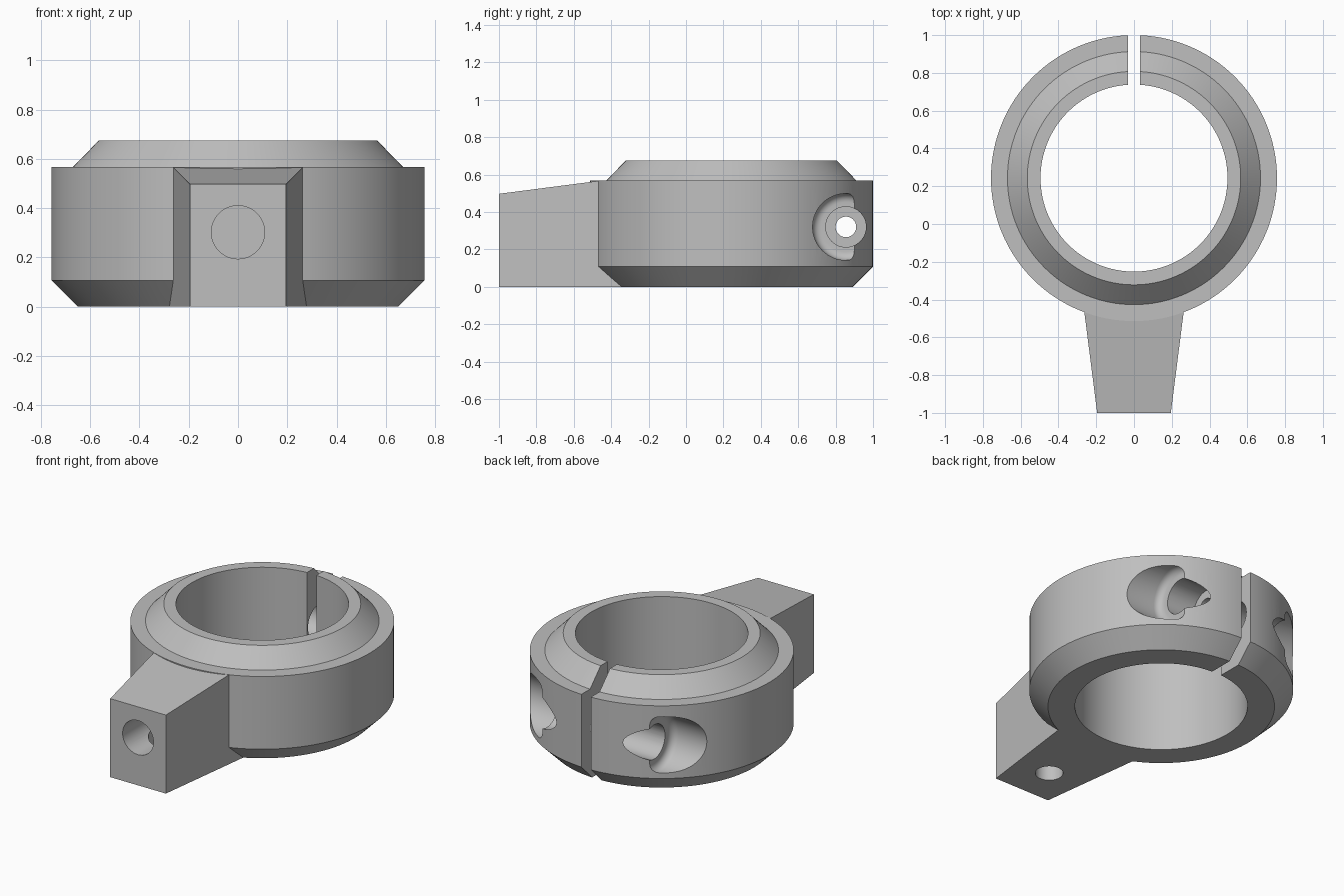
import bpy, bmesh, math
from mathutils import Matrix, Vector

default = bpy.data.objects.get("Cube")
if default:
    bpy.data.objects.remove(default, do_unlink=True)

RING_Y = 0.243     # ring centre
R_OUT, R_IN = 0.757, 0.495
BOLT_Y, BOLT_Z = 0.855, 0.32

grey = bpy.data.materials.new("plain grey")
grey.use_nodes = True
grey.diffuse_color = (0.52, 0.52, 0.52, 1)
grey.node_tree.nodes["Principled BSDF"].inputs["Base Color"].default_value = (0.52, 0.52, 0.52, 1)


def finish(name, bm):
    bmesh.ops.remove_doubles(bm, verts=bm.verts, dist=1e-5)
    bmesh.ops.recalc_face_normals(bm, faces=bm.faces)
    mesh = bpy.data.meshes.new(name)
    bm.to_mesh(mesh)
    bm.free()
    mesh.materials.append(grey)
    obj = bpy.data.objects.new(name, mesh)
    bpy.context.collection.objects.link(obj)
    return obj


def lathe(name, profile, steps, origin, axis=(0, 0, 1), closed=False):
    """Revolve (radius, height) points, then aim the shape along an axis."""
    bm = bmesh.new()
    vs = [bm.verts.new((r, 0, h)) for r, h in profile]
    edges = [bm.edges.new(pair) for pair in zip(vs, vs[1:])]
    if closed:
        edges.append(bm.edges.new((vs[-1], vs[0])))
    bmesh.ops.spin(bm, geom=vs + edges, cent=(0, 0, 0), axis=(0, 0, 1),
                   angle=math.tau, steps=steps)
    turn = Vector((0, 0, 1)).rotation_difference(Vector(axis)).to_matrix().to_4x4()
    bmesh.ops.transform(bm, matrix=Matrix.Translation(origin) @ turn, verts=bm.verts)
    return finish(name, bm)


def rod(name, radius, length, origin, axis, steps=48):
    return lathe(name, [(0, 0), (radius, 0), (radius, length), (0, length)],
                 steps, origin, axis)


def combine(target, other, operation):
    mod = target.modifiers.new(operation.lower(), 'BOOLEAN')
    mod.operation, mod.object, mod.solver = operation, other, 'EXACT'
    bpy.context.view_layer.objects.active = target
    bpy.ops.object.modifier_apply(modifier=mod.name)
    bpy.data.objects.remove(other, do_unlink=True)


# Ring with chamfered foot and raised, chamfered collar
clamp = lathe("clamp_ring", [(R_IN, 0), (0.65, 0), (R_OUT, 0.107), (R_OUT, 0.567),
                             (0.67, 0.567), (0.565, 0.675), (R_IN, 0.675)],
              128, (0, RING_Y, 0), closed=True)

# Tapered arm with sloping top
bm = bmesh.new()
sections = []
for y, half, top in [(-1, 0.195, 0.497), (-0.466, 0.263, 0.566), (-0.3, 0.284, 0.566)]:
    sections.append([bm.verts.new(p) for p in
                     [(-half, y, 0), (half, y, 0), (half, y, top), (-half, y, top)]])
for a, b in zip(sections, sections[1:]):
    for i in range(4):
        j = (i + 1) % 4
        bm.faces.new((a[i], a[j], b[j], b[i]))
bm.faces.new(sections[0])
bm.faces.new(sections[-1])
combine(clamp, finish("arm", bm), 'UNION')

# Slit through the back of the ring
bm = bmesh.new()
bmesh.ops.create_cube(bm, size=1, matrix=Matrix.Translation((0, 0.9, 0.35))
                      @ Matrix.Diagonal((0.066, 0.9, 1, 1)))
combine(clamp, finish("slit_cutter", bm), 'DIFFERENCE')

# Bolt head pockets with a rounded floor edge, one on each side
R_POCKET, FILLET = 0.178, 0.045
pocket = [(0, 0)]
for k in range(7):
    t = k / 6 * math.pi / 2
    pocket.append((R_POCKET - FILLET + FILLET * math.sin(t), FILLET - FILLET * math.cos(t)))
pocket += [(R_POCKET, 0.6), (0, 0.6)]
for side in (1, -1):
    cutter = lathe("pocket_cutter", pocket, 64, (side * 0.376, BOLT_Y, BOLT_Z), (side, 0, 0.0))
    combine(clamp, cutter, 'DIFFERENCE')

# Bolt bore: wide on both sides, narrow at the shoulder on the left
for radius, start, length, way in [(0.108, 0.18, 0.7, 1), (0.108, 0, 0.8, -1), (0.055, -0.02, 0.4, 1)]:
    cutter = rod("bore_cutter", radius, length, (start, BOLT_Y, BOLT_Z), (way, 0, 0))
    combine(clamp, cutter, 'DIFFERENCE')

# Blind hole in the arm end, met by a hole from underneath
combine(clamp, rod("arm_hole_cutter", 0.108, 0.5, (0, -1.1, 0.302), (0, 1, 0)), 'DIFFERENCE')
combine(clamp, rod("underside_hole_cutter", 0.08, 0.36, (0, -0.757, -0.06), (0, 0, 1)), 'DIFFERENCE')

# Smooth curved walls, crisp edges
bpy.ops.object.select_all(action='DESELECT')
clamp.select_set(True)
bpy.context.view_layer.objects.active = clamp
bpy.ops.object.shade_smooth_by_angle(angle=math.radians(30))
